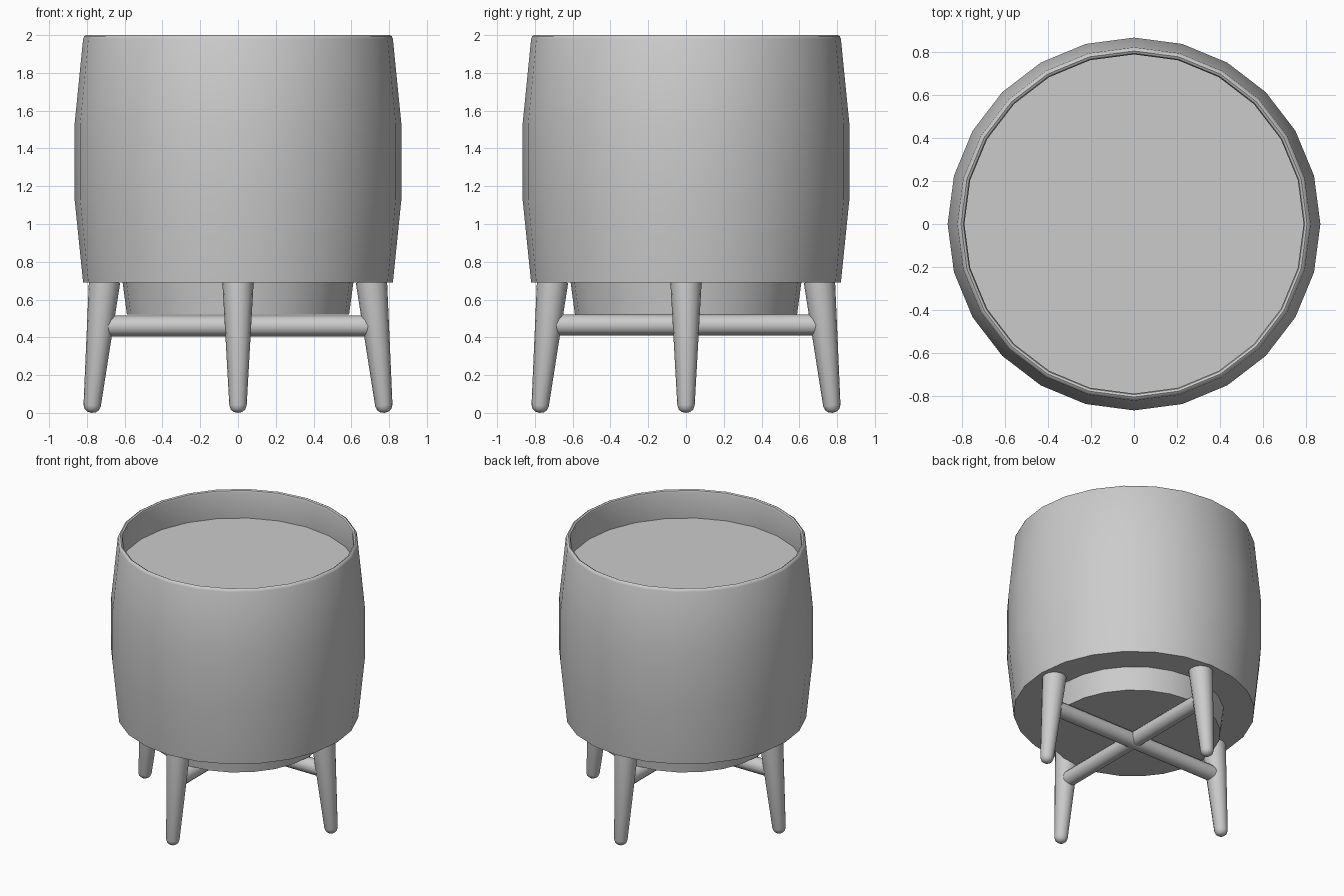
import bpy, bmesh, math
from mathutils import Vector

cube = bpy.data.objects.get("Cube")
if cube:
    bpy.data.objects.remove(cube, do_unlink=True)

# One plain matte colour for the whole planter
grey = bpy.data.materials.new("plain grey")
grey.use_nodes = True
grey.diffuse_color = (0.6, 0.6, 0.6, 1)
grey.node_tree.nodes["Principled BSDF"].inputs["Base Color"].default_value = (0.6, 0.6, 0.6, 1)


def lathe(name, profile, sides, start=(0, 0, 0), axis=(0, 0, 1)):
    """Revolve (radius, height) points around an axis; radius 0 makes a tip."""
    turn = Vector((0, 0, 1)).rotation_difference(Vector(axis))
    bm = bmesh.new()
    rings = []
    for r, h in profile:
        count = sides if r > 0 else 1
        ring = []
        for i in range(count):
            a = math.tau * i / sides
            p = Vector((r * math.cos(a), r * math.sin(a), h))
            ring.append(bm.verts.new(turn @ p + Vector(start)))
        rings.append(ring)
    for low, high in zip(rings, rings[1:]):
        for i in range(sides):
            j = (i + 1) % sides
            corners = [low[i % len(low)], low[j % len(low)],
                       high[j % len(high)], high[i % len(high)]]
            bm.faces.new(list(dict.fromkeys(corners)))
    bmesh.ops.recalc_face_normals(bm, faces=bm.faces)
    mesh = bpy.data.meshes.new(name)
    bm.to_mesh(mesh)
    bm.free()
    mesh.materials.append(grey)
    obj = bpy.data.objects.new(name, mesh)
    bpy.context.collection.objects.link(obj)
    bpy.ops.object.select_all(action="DESELECT")
    obj.select_set(True)
    bpy.context.view_layer.objects.active = obj
    bpy.ops.object.shade_smooth_by_angle(angle=math.radians(40))
    return obj


# Barrel-shaped pot with a rounded rim, hollow down to the soil
lathe("pot", [(0, 0.69), (0.82, 0.69), (0.865, 1.13), (0.865, 1.53),
              (0.82, 1.98), (0.814, 1.994), (0.803, 2.0), (0.792, 1.994),
              (0.787, 1.98), (0.81, 1.75), (0, 1.75)], 24)

# Flat soil surface inside the pot
lathe("soil", [(0, 1.75), (0.806, 1.75), (0.806, 1.78), (0, 1.78)], 24)

# Tapered base below the pot
lathe("pot_base", [(0, 0.52), (0.588, 0.52), (0.612, 0.70), (0, 0.70)], 24)

# Four splayed, tapered legs with rounded feet
splay = 0.075
for i, side in enumerate(("left", "back", "right", "front")):
    a = math.tau * i / 4
    out = Vector((math.cos(a), math.sin(a), 0))
    axis = (Vector((0, 0, 1)) - out * 0.1).normalized()
    lathe(side + "_leg", [(0, 0), (0.022, 0.005), (0.038, 0.018), (0.046, 0.04),
                          (0.083, 0.70), (0, 0.70)], 16, out * 0.776, axis)

# Two crossing rails joining opposite legs
for name, axis, z in (("side_rail", Vector((1, 0, 0)), 0.46),
                      ("front_back_rail", Vector((0, 1, 0)), 0.466)):
    lathe(name, [(0, -0.71), (0.055, -0.71), (0.055, 0.71), (0, 0.71)], 12,
          (0, 0, z), axis)
